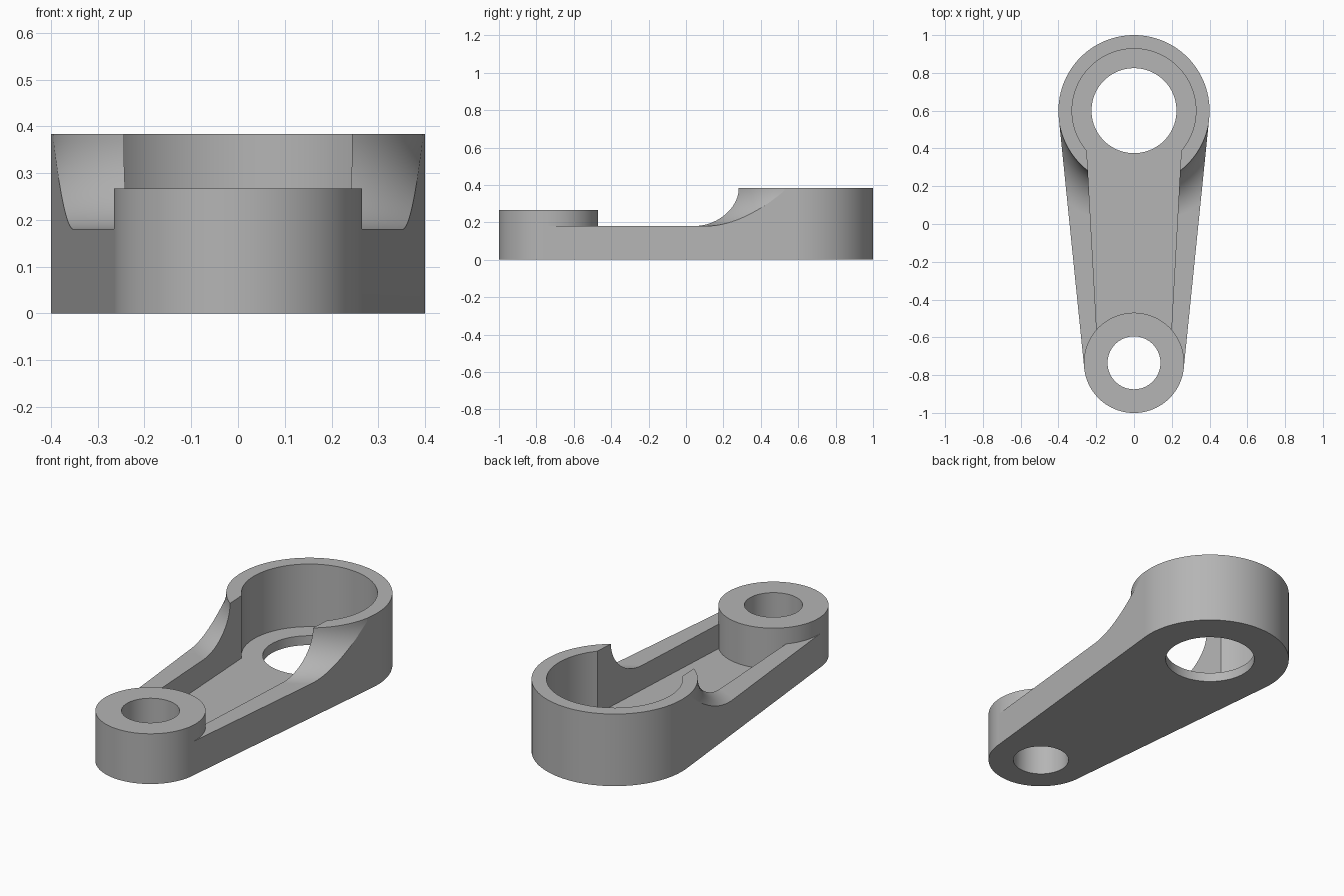
import bpy, bmesh, math
from mathutils import Matrix, Vector

old = bpy.data.objects.get("Cube")
if old:
    bpy.data.objects.remove(old, do_unlink=True)

BIG_Y, BIG_R, BIG_TOP = 0.6, 0.4, 0.383
SMALL_Y, SMALL_R, SMALL_TOP = -0.735, 0.265, 0.267
ARM_TOP, FLOOR = 0.18, 0.05
RECESS_R, MOUTH = 0.328, 0.25

grey = bpy.data.materials.new("plain grey")
grey.use_nodes = True
colour = (0.46, 0.46, 0.46, 1)
grey.diffuse_color = colour
grey.node_tree.nodes["Principled BSDF"].inputs["Base Color"].default_value = colour


def finish(name, bm):
    bmesh.ops.recalc_face_normals(bm, faces=bm.faces)
    mesh = bpy.data.meshes.new(name)
    bm.to_mesh(mesh)
    bm.free()
    mesh.materials.append(grey)
    ob = bpy.data.objects.new(name, mesh)
    bpy.context.collection.objects.link(ob)
    return ob


def arc(y, r, start, end, steps):
    angles = [start + (end - start) * i / steps for i in range(steps + 1)]
    return [(r * math.cos(a), y + r * math.sin(a)) for a in angles]


def prism(name, outline, z0, z1):
    bm = bmesh.new()
    face = bm.faces.new([bm.verts.new((x, y, z0)) for x, y in outline])
    top = bmesh.ops.extrude_face_region(bm, geom=[face])["geom"]
    bmesh.ops.translate(bm, vec=(0, 0, z1 - z0),
                        verts=[v for v in top if isinstance(v, bmesh.types.BMVert)])
    return finish(name, bm)


def cylinder(name, y, r, z0, z1):
    return prism(name, arc(y, r, 0, math.tau, 96)[:-1], z0, z1)


def lathe(name, profile, y, steps):
    bm = bmesh.new()
    verts = [bm.verts.new((r, 0, z)) for r, z in profile]
    edges = [bm.edges.new(pair) for pair in zip(verts, verts[1:])]
    bmesh.ops.spin(bm, geom=verts + edges, cent=(0, 0, 0), axis=(0, 0, 1),
                   angle=math.tau, steps=steps)
    bmesh.ops.remove_doubles(bm, verts=bm.verts, dist=0.0001)
    bmesh.ops.transform(bm, matrix=Matrix.Translation(Vector((0, y, 0))), verts=bm.verts)
    return finish(name, bm)


def combine(target, other, operation):
    mod = target.modifiers.new(operation.lower(), "BOOLEAN")
    mod.operation, mod.object, mod.solver = operation, other, "EXACT"
    bpy.ops.object.select_all(action="DESELECT")
    bpy.context.view_layer.objects.active = target
    target.select_set(True)
    bpy.ops.object.modifier_apply(modifier=mod.name)
    bpy.data.objects.remove(other, do_unlink=True)


# Tapered outline tangent to both end circles
tilt = math.asin((BIG_R - SMALL_R) / (BIG_Y - SMALL_Y))
outline = (arc(BIG_Y, BIG_R, -tilt, math.pi + tilt, 72)
           + arc(SMALL_Y, SMALL_R, math.pi + tilt, math.tau - tilt, 64))
link = prism("link_arm", outline, 0, BIG_TOP)

# Concave sweep from the arm's top up to the large end
rise = BIG_TOP - ARM_TOP
lip = BIG_R + 0.001
sweep = [(lip + rise * (1 - math.cos(t)), BIG_TOP - rise * math.sin(t))
         for t in [math.pi / 2 * i / 20 for i in range(21)]]
profile = [(0, 0.5), (lip, 0.5)] + sweep + [(2, ARM_TOP), (2, -0.2), (0, -0.2)]
combine(link, lathe("sweep_shape", profile, BIG_Y, 128), "INTERSECT")

# Round recess that opens into the arm's pocket
mouth = -math.acos(MOUTH / RECESS_R)
pocket = arc(BIG_Y, RECESS_R, mouth, math.pi - mouth, 80)
pocket += [(-0.188, SMALL_Y), (0.188, SMALL_Y)]
combine(link, prism("pocket_cutter", pocket, FLOOR, 0.6), "DIFFERENCE")

# Small raised end, then both through holes
combine(link, cylinder("small_end", SMALL_Y, SMALL_R + 0.0005, 0, SMALL_TOP), "UNION")
for y, r in ((BIG_Y, 0.225), (SMALL_Y, 0.14)):
    combine(link, cylinder("hole_cutter", y, r, -0.2, 0.6), "DIFFERENCE")

bpy.ops.object.shade_smooth_by_angle(angle=math.radians(25))
normals = link.modifiers.new("flat_face_normals", "WEIGHTED_NORMAL")
normals.keep_sharp = True
